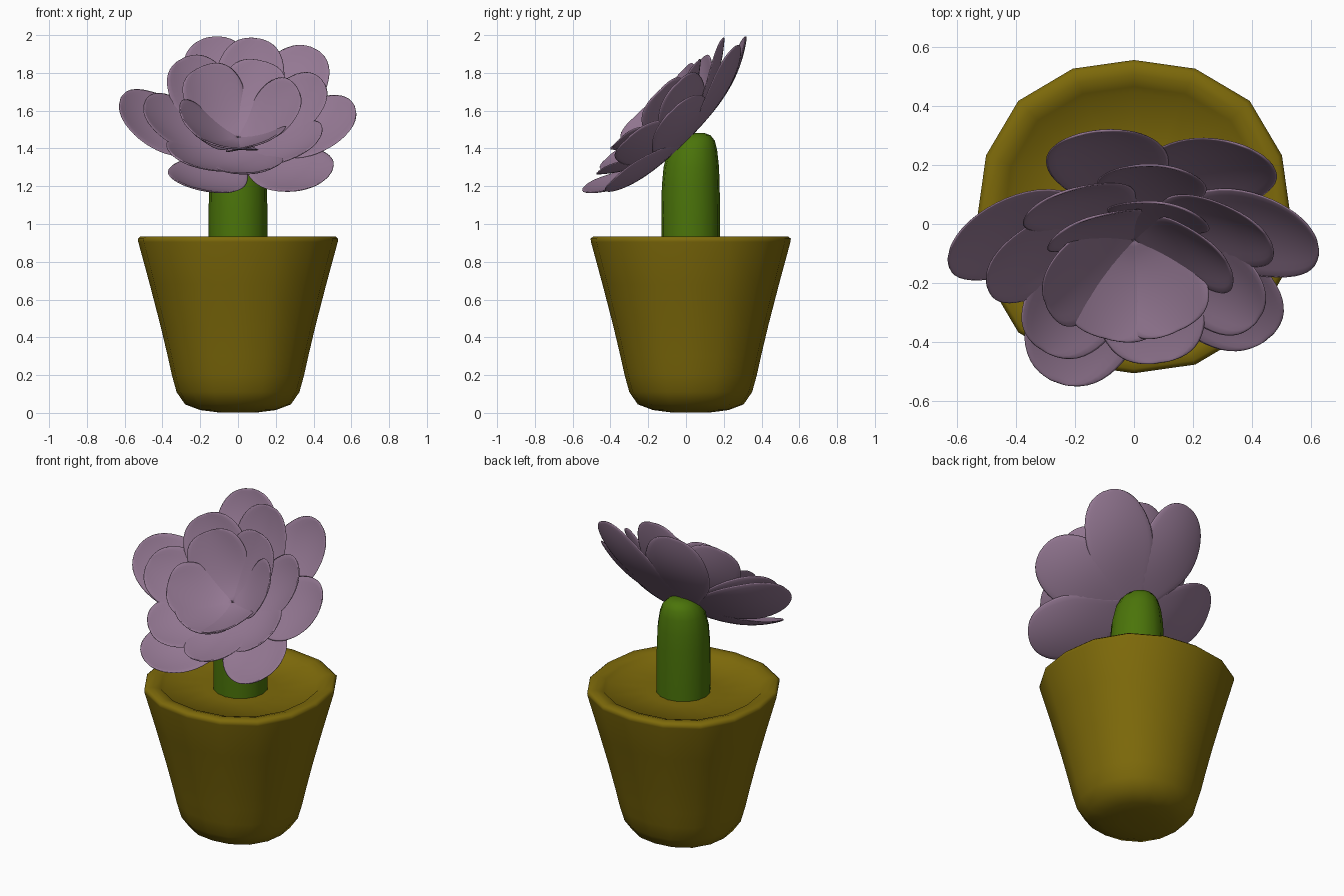
import bpy, bmesh
from math import sin, cos, pi, radians
from mathutils import Matrix

cube = bpy.data.objects.get("Cube")
if cube:
    bpy.data.objects.remove(cube, do_unlink=True)


def material(name, rgb):
    m = bpy.data.materials.new(name)
    m.use_nodes = True
    m.diffuse_color = (*rgb, 1)
    m.node_tree.nodes["Principled BSDF"].inputs["Base Color"].default_value = (*rgb, 1)
    return m


OCHRE = material("ochre clay", (0.205, 0.142, 0.003))
GREEN = material("stem green", (0.07, 0.175, 0.003))
MAUVE = material("petal mauve", (0.3, 0.19, 0.295))


def finish(bm, name, mat, angle=60):
    bmesh.ops.recalc_face_normals(bm, faces=bm.faces)
    me = bpy.data.meshes.new(name)
    bm.to_mesh(me)
    bm.free()
    me.materials.append(mat)
    ob = bpy.data.objects.new(name, me)
    bpy.context.collection.objects.link(ob)
    bpy.ops.object.select_all(action='DESELECT')
    ob.select_set(True)
    bpy.context.view_layer.objects.active = ob
    bpy.ops.object.shade_smooth_by_angle(angle=radians(angle))
    return ob


def lathe(name, profile, sides, mat, rib=0.0, square=0.0):
    """Stack rings of (radius, z, y shift) and cap both ends."""
    bm = bmesh.new()
    rings = []
    for r, z, dy in profile:
        ring = []
        for i in range(sides):
            a = 2 * pi * i / sides
            k = r * (1 - rib * (i % 2)) * (1 + square * sin(2 * a) ** 2)
            ring.append(bm.verts.new((k * sin(a), 0.025 + dy + k * cos(a), z)))
        rings.append(ring)
    for a, b in zip(rings, rings[1:]):
        for i in range(sides):
            j = (i + 1) % sides
            bm.faces.new((a[i], a[j], b[j], b[i]))
    bm.faces.new(rings[0])
    bm.faces.new(rings[-1])
    return finish(bm, name, mat)


# Pot with rounded foot, thick rim and soil surface, slightly squared in plan
pot = [(0.1, 0.002), (0.2, 0.015), (0.28, 0.045), (0.325, 0.11), (0.35, 0.2),
       (0.372, 0.3), (0.41, 0.46), (0.467, 0.68), (0.528, 0.905), (0.53, 0.922),
       (0.515, 0.935), (0.48, 0.935), (0.44, 0.922), (0.42, 0.9), (0.2, 0.895)]
lathe("pot", [(r, z, 0) for r, z in pot], 16, OCHRE, square=0.045)

# Ribbed stem with a domed top
stem = [(0.155, 0.88, 0), (0.156, 1.05, 0), (0.153, 1.2, 0), (0.147, 1.3, 0.003),
        (0.13, 1.39, 0.01), (0.108, 1.44, 0.02), (0.075, 1.47, 0.03), (0.035, 1.482, 0.035)]
lathe("stem", stem, 32, GREEN, rib=0.03)

# Flower frame: tipped forward on top of the stem
FLOWER = Matrix.Translation((0, -0.012, 1.415)) @ Matrix.Rotation(radians(44), 4, 'X')


def petal(name, angle, reach, height, half_width, cup, curl, base):
    """Spoon-shaped petal: narrow base, broad blunt tip curling up, raised edges."""
    bm = bmesh.new()
    rows, cols, wide = 10, 6, 0.58
    grid = []
    for i in range(rows + 1):
        t = sin(0.5 * pi * i / rows * 0.97)
        if t < wide:
            s = t / wide
            w = half_width * (0.35 + 0.65 * s * s * (3 - 2 * s))
        else:
            w = half_width * (1 - ((t - wide) / (1 - wide)) ** 2.3) ** (1 / 2.3)
        row = []
        for j in range(cols + 1):
            across = (2 * j / cols - 1) * w
            lift = height * (0.1 * t + 0.9 * t ** curl) + cup * (across / half_width) ** 2 * t
            row.append(bm.verts.new((reach * t, across, base + lift)))
        grid.append(row)
    for a, b in zip(grid, grid[1:]):
        for j in range(cols):
            bm.faces.new((a[j], a[j + 1], b[j + 1], b[j]))
    ob = finish(bm, name, MAUVE)
    ob.matrix_world = FLOWER @ Matrix.Rotation(radians(angle), 4, 'Z')
    solid = ob.modifiers.new("thickness", 'SOLIDIFY')
    solid.thickness = 0.01
    solid.offset = 0
    sub = ob.modifiers.new("soften", 'SUBSURF')
    sub.levels = sub.render_levels = 1


# Petal rings: half width, cup, curl, base height, then (angle, reach, height) per petal
rings = {
    "outer_petal": (0.21, 0.045, 3.2, 0.01,
                    [(8, 0.63, 0.17), (53, 0.68, 0.18), (103, 0.65, 0.18),
                     (171, 0.635, 0.22), (244, 0.59, 0.2), (319, 0.605, 0.12)]),
    "middle_petal": (0.19, 0.055, 2.3, 0.035,
                     [(25, 0.5, 0.23), (80, 0.555, 0.23), (128, 0.49, 0.23), (178, 0.5, 0.23),
                      (228, 0.47, 0.2), (282, 0.44, 0.18), (335, 0.47, 0.2)]),
    "inner_petal": (0.18, 0.05, 1.5, 0.06,
                    [(20, 0.34, 0.24), (70, 0.39, 0.21), (125, 0.36, 0.23),
                     (195, 0.31, 0.23), (250, 0.29, 0.2), (303, 0.28, 0.2)]),
}
for ring, (half_width, cup, curl, base, petals) in rings.items():
    for n, (angle, reach, height) in enumerate(petals, 1):
        petal(f"{ring}_{n}", angle, reach, height, half_width, cup, curl, base)

# Receptacle joining the petals to the stem
bm = bmesh.new()
bmesh.ops.create_uvsphere(bm, u_segments=12, v_segments=8, radius=0.11,
                          matrix=Matrix.Translation((0, 0, 0.025)) @ Matrix.Diagonal((1, 1, 0.3, 1)))
finish(bm, "flower_base", MAUVE).matrix_world = FLOWER
